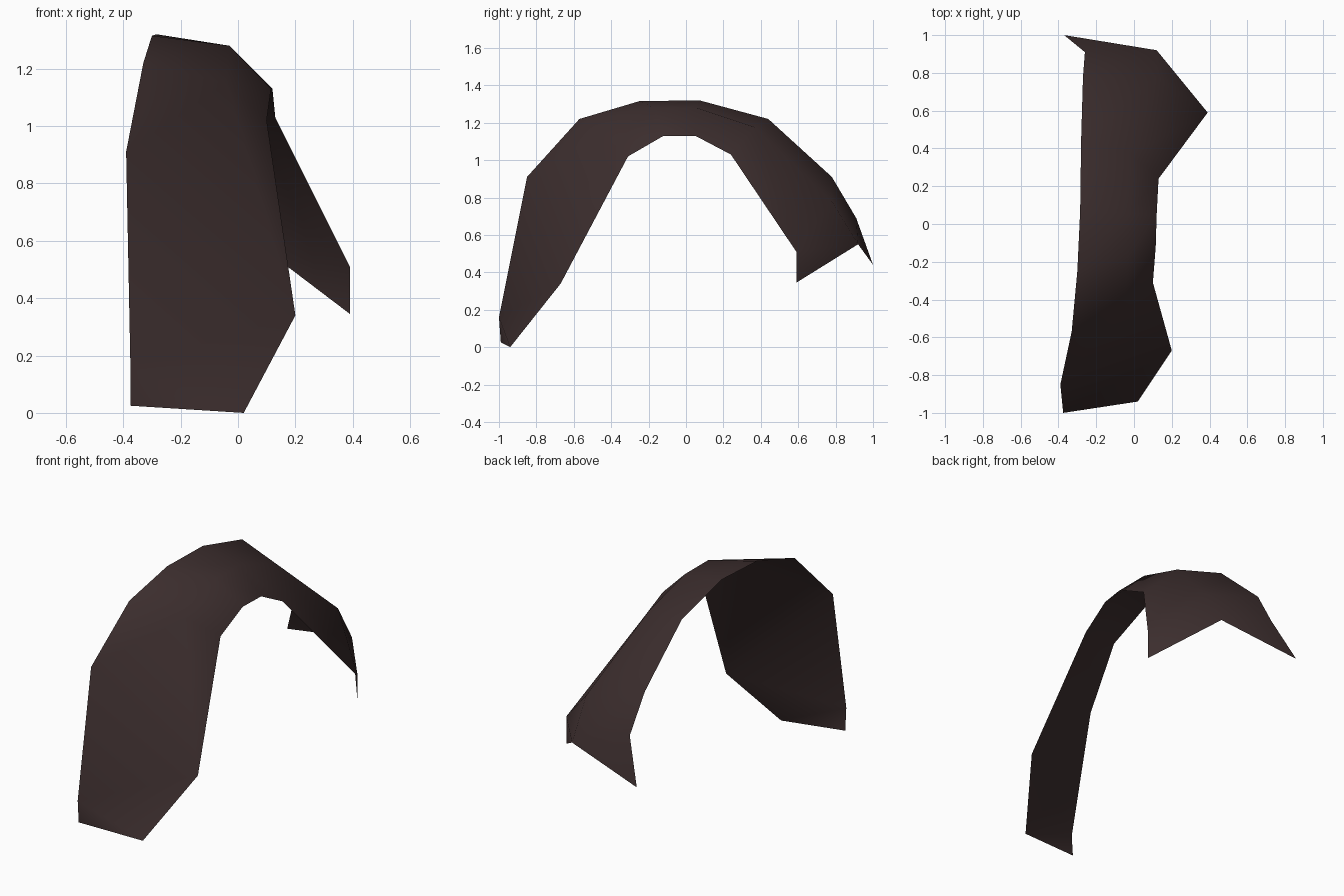
import bpy, bmesh

# Edge points of the curved sheet, front hem -> over the top -> back hem
left = [(-0.375, -0.99, 0.025), (-0.375, -1.0, 0.16), (-0.39, -0.85, 0.91), (-0.33, -0.57, 1.22),
        (-0.30, -0.25, 1.315), (-0.285, 0.07, 1.32), (-0.28, 0.44, 1.22), (-0.27, 0.78, 0.91),
        (-0.26, 0.91, 0.69), (-0.37, 1.0, 0.44)]
ridge = [(0.02, -0.94, 0.0), (-0.04, -0.45, 1.15), (-0.03, -0.17, 1.28), (-0.03, 0.055, 1.28),
         (-0.012, 0.37, 1.175), (0.124, 0.78, 0.78), (0.12, 0.92, 0.55)]
right = [(0.20, -0.67, 0.34), (0.10, -0.31, 1.02), (0.115, -0.12, 1.13), (0.12, 0.05, 1.13),
         (0.13, 0.24, 1.03), (0.39, 0.59, 0.51), (0.39, 0.59, 0.345)]

bm = bmesh.new()
L, M, R = ([bm.verts.new(p) for p in row] for row in (left, ridge, right))

# Front hem and broad front panel
faces = [(L[0], M[0], L[1]), (L[1], M[0], R[0]), (L[1], R[0], L[2]),
         (L[2], R[0], M[1]), (R[0], R[1], M[1]), (L[2], M[1], L[3])]
# Crown and back panel, lofted between the edges and the ridge
for i in range(1, 6):
    faces += [(L[i + 2], M[i], M[i + 1]), (L[i + 2], M[i + 1], L[i + 3]),
              (M[i], R[i], R[i + 1]) if i < 5 else (M[i], R[i], M[i + 1]),
              (M[i], R[i + 1], M[i + 1]) if i < 5 else (R[i], R[i + 1], M[i + 1])]
# Back tip
faces.append((L[8], M[6], L[9]))
for f in faces:
    bm.faces.new(f).smooth = True

mesh = bpy.data.meshes.new("curved_sheet")
bm.to_mesh(mesh)
bm.free()

# Single dark brown colour
brown = bpy.data.materials.new("dark_brown")
brown.diffuse_color = (0.045, 0.027, 0.027, 1)
mesh.materials.append(brown)
bpy.context.collection.objects.link(bpy.data.objects.new("curved_sheet", mesh))
